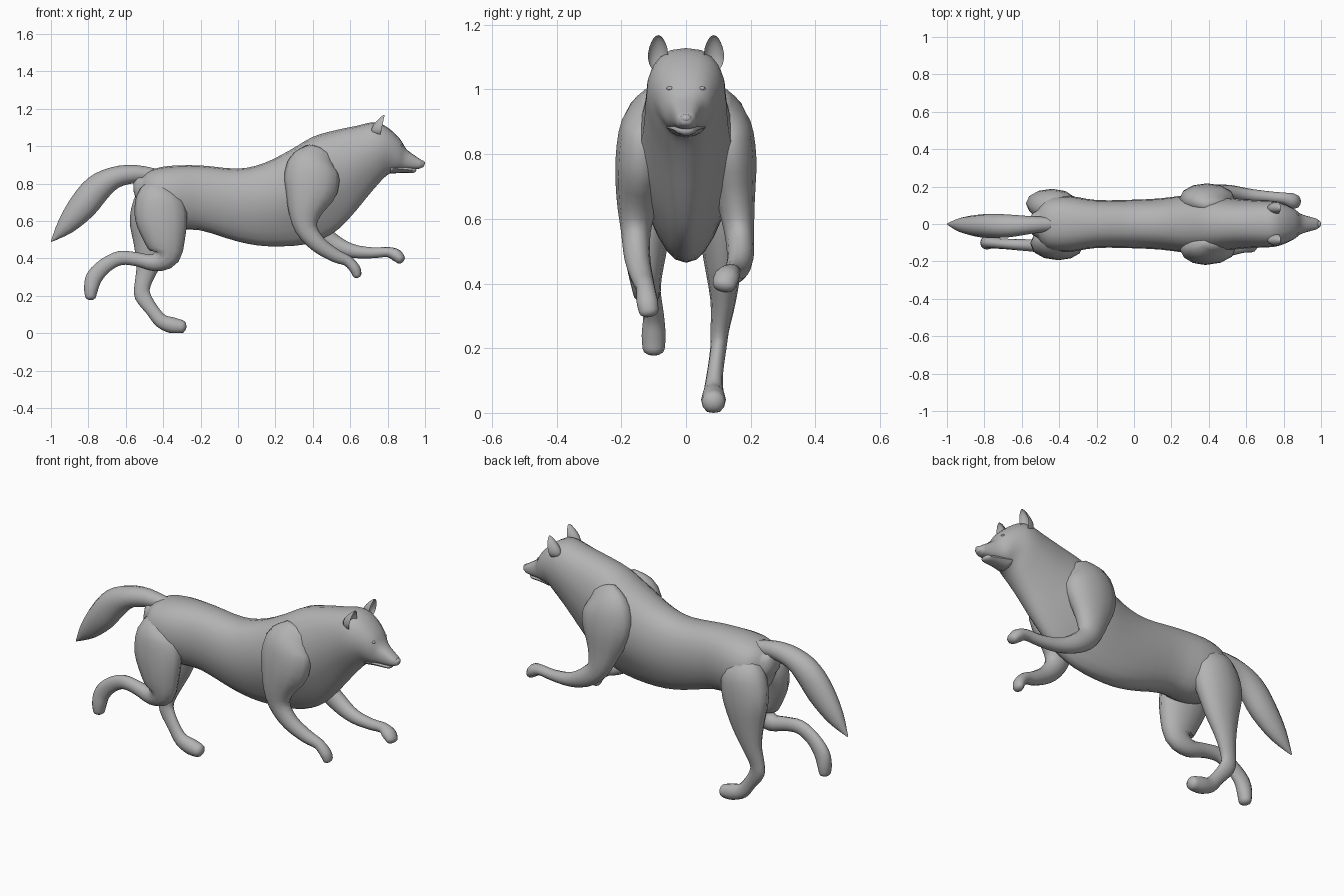
import bpy, bmesh
from math import sin, cos, pi, radians
from mathutils import Vector

cube = bpy.data.objects.get("Cube")
if cube:
    bpy.data.objects.remove(cube, do_unlink=True)

GREY = (.45, .45, .45, 1)
fur = bpy.data.materials.new("grey_fur")
fur.use_nodes = True
fur.diffuse_color = GREY
for node in fur.node_tree.nodes:
    if node.type == 'BSDF_PRINCIPLED':
        node.inputs["Base Color"].default_value = GREY


def finish(name, bm):
    """Turn a bmesh into a smooth shaded grey object."""
    bmesh.ops.recalc_face_normals(bm, faces=bm.faces)
    mesh = bpy.data.meshes.new(name)
    bm.to_mesh(mesh)
    bm.free()
    mesh.materials.append(fur)
    obj = bpy.data.objects.new(name, mesh)
    bpy.context.collection.objects.link(obj)
    bpy.ops.object.select_all(action='DESELECT')
    obj.select_set(True)
    bpy.context.view_layer.objects.active = obj
    bpy.ops.object.shade_smooth_by_angle(angle=radians(60))


def smooth_stations(stations, steps=3):
    """Pass a spline through the stations, whatever values they hold."""
    pts = [Vector(s) for s in stations]
    out = []
    for i in range(len(pts) - 1):
        a, b, c, d = pts[max(i - 1, 0)], pts[i], pts[i + 1], pts[min(i + 2, len(pts) - 1)]
        for j in range(steps):
            t = j / steps
            out.append(b + (c - a) * (t / 2)
                       + (a - b * 2.5 + c * 2 - d / 2) * t ** 2
                       + (b * 1.5 - a / 2 - c * 1.5 + d / 2) * t ** 3)
    return out + [pts[-1]]


def middle(ring):
    return sum(ring, Vector()) / len(ring)


def dome(ring, inner):
    """Shrinking rings that round off the end of a skin."""
    centre = middle(ring)
    outward = (centre - middle(inner)).normalized()
    radius = min((p - centre).length for p in ring)
    return [[centre + (p - centre) * cos(a) + outward * (radius * .7 * sin(a)) for p in ring]
            for a in (pi / 6, pi / 3, pi * .45)]


def skin(name, rings):
    """Bridge a row of rings and close both ends with domes."""
    rings = dome(rings[0], rings[1])[::-1] + rings + dome(rings[-1], rings[-2])
    bm = bmesh.new()
    loops = [[bm.verts.new(p) for p in ring] for ring in rings]
    count = len(loops[0])
    for low, high in zip(loops, loops[1:]):
        for i in range(count):
            j = (i + 1) % count
            bm.faces.new((low[i], low[j], high[j], high[i]))
    bm.faces.new(loops[0])
    bm.faces.new(loops[-1])
    finish(name, bm)


def power(value, exponent=.82):
    return abs(value) ** exponent * (1 if value > 0 else -1)


def trunk(name, stations, sides=20):
    """Stations: top x, top z, bottom x, bottom z, half width, narrowing below."""
    rings = []
    for tx, tz, bx, bz, width, narrow in smooth_stations(stations):
        top, bottom = Vector((tx, 0, tz)), Vector((bx, 0, bz))
        ring = []
        for i in range(sides):
            angle = 2 * pi * i / sides
            up = power(cos(angle))
            p = (top + bottom) / 2 + (top - bottom) / 2 * up
            p.y = width * power(sin(angle)) * (1 - narrow * max(0, -up))
            ring.append(p)
        rings.append(ring)
    skin(name, rings)


def limb(name, stations, side=1, sides=12):
    """Stations: centre x, y, z, half depth, half thickness across."""
    rows = smooth_stations(stations)
    centres = [Vector((r[0], r[1] * side, r[2])) for r in rows]
    rings = []
    for i, (c, row) in enumerate(zip(centres, rows)):
        along = (centres[min(i + 1, len(rows) - 1)] - centres[max(i - 1, 0)]).normalized()
        across = Vector((0, 1, 0))
        across = (across - along * across.dot(along)).normalized()
        depth = along.cross(across)
        ring = []
        for k in range(sides):
            angle = 2 * pi * k / sides
            p = c + depth * (row[3] * cos(angle)) + across * (row[4] * sin(angle))
            p.z = max(p.z, 0)
            ring.append(p)
        rings.append(ring)
    skin(name, rings)


def ball(name, centre, size, shape=None):
    """Scaled sphere, optionally reshaped while still of unit size."""
    bm = bmesh.new()
    bmesh.ops.create_uvsphere(bm, u_segments=14, v_segments=10, radius=1)
    for v in bm.verts:
        if shape:
            shape(v.co)
        v.co = Vector(centre) + Vector(a * b for a, b in zip(v.co, size))
    finish(name, bm)


# Trunk, neck, skull and upper muzzle
trunk("body_and_head", [
    (-.51, .84, -.53, .70, .07, 0),
    (-.46, .875, -.47, .60, .135, 0),
    (-.36, .895, -.34, .555, .15, .2),
    (-.2, .897, -.2, .55, .128, .2),
    (0, .88, 0, .49, .13, .3),
    (.14, .91, .16, .465, .138, .4),
    (.28, .98, .36, .475, .158, .6),
    (.40, 1.05, .50, .53, .152, .6),
    (.52, 1.085, .60, .62, .135, .5),
    (.63, 1.108, .70, .74, .127, .4),
    (.73, 1.128, .77, .82, .122, .3),
    (.80, 1.10, .81, .853, .106, .3),
    (.865, 1.04, .85, .868, .08, .1),
    (.90, .985, .885, .874, .054, 0),
    (.945, .95, .94, .876, .038, 0),
    (.975, .93, .97, .88, .03, 0),
    (.987, .92, .983, .886, .022, 0)])

# Lower jaw
trunk("lower_jaw", [
    (.82, .91, .82, .853, .06, .3),
    (.88, .897, .88, .858, .044, .3),
    (.93, .887, .93, .857, .032, .3),
    (.945, .884, .945, .86, .024, .3)], sides=12)

# Nose
ball("nose", (.986, 0, .91), (.014, .018, .013))

# Tail
limb("tail", [
    (-.42, 0, .845, .03, .035),
    (-.55, -.005, .852, .048, .047),
    (-.66, -.01, .832, .058, .06),
    (-.75, -.01, .775, .075, .064),
    (-.83, -.01, .68, .076, .06),
    (-.92, -.005, .575, .05, .04),
    (-.997, 0, .492, .004, .004)])

# Legs: the shoulder and haunch are shared, the strides differ
shoulder = [
    (.43, .10, .96, .085, .045),
    (.40, .125, .89, .138, .075),
    (.39, .14, .78, .145, .078)]
haunch = [
    (-.40, .07, .79, .08, .05),
    (-.42, .09, .72, .125, .088)]

limb("right_front_leg", shoulder + [
    (.36, .15, .66, .095, .065),
    (.365, .155, .56, .06, .046),
    (.43, .15, .475, .045, .04),
    (.52, .135, .415, .036, .034),
    (.585, .125, .387, .029, .029),
    (.625, .12, .345, .029, .033),
    (.636, .115, .313, .024, .03)], side=-1)

limb("left_front_leg", shoulder + [
    (.40, .155, .65, .092, .058),
    (.43, .165, .55, .06, .045),
    (.51, .168, .48, .05, .041),
    (.61, .155, .44, .037, .035),
    (.72, .145, .43, .029, .03),
    (.80, .138, .434, .027, .03),
    (.845, .125, .418, .033, .04),
    (.868, .118, .395, .027, .036)])

limb("left_hind_leg", haunch + [
    (-.445, .11, .60, .135, .078),
    (-.46, .115, .47, .10, .06),
    (-.485, .115, .35, .06, .04),
    (-.51, .105, .26, .043, .029),
    (-.51, .10, .2, .043, .025),
    (-.46, .09, .125, .035, .025),
    (-.41, .085, .065, .038, .031),
    (-.35, .085, .042, .043, .038),
    (-.30, .085, .034, .036, .036)])

limb("right_hind_leg", haunch + [
    (-.41, .115, .62, .14, .078),
    (-.39, .125, .50, .11, .065),
    (-.385, .125, .415, .075, .05),
    (-.45, .12, .377, .046, .042),
    (-.54, .115, .395, .037, .033),
    (-.63, .11, .402, .038, .03),
    (-.71, .105, .362, .04, .028),
    (-.768, .10, .30, .044, .032),
    (-.785, .10, .24, .038, .037),
    (-.788, .10, .198, .03, .034)], side=-1)


def cup(co):
    """Hollow the front of an ear, narrow its tip and slope its back."""
    co.x *= -.5 if co.x > 0 else 1 - .5 * co.z
    co.y *= 1 - .2 * co.z
    co.x += .25 * co.z


# Ears and eyes
for side, label in ((1, "left"), (-1, "right")):
    ball(label + "_ear", (.772, side * .086, 1.112), (.05, .031, .056), cup)
    ball(label + "_eye", (.872, side * .049, 1.003), (.01, .011, .007))
